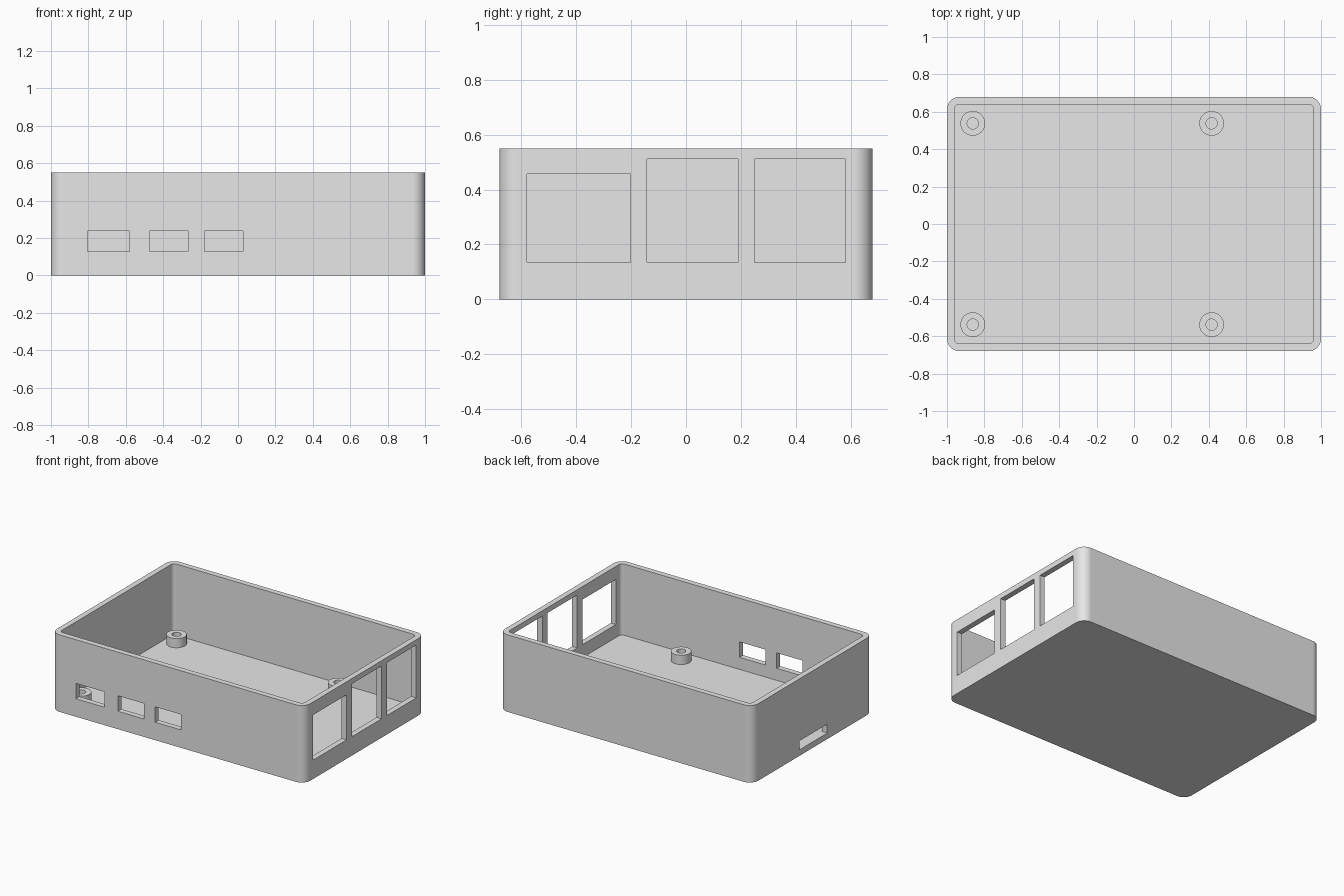
import bpy, bmesh
from math import cos, sin, pi, radians

cube = bpy.data.objects.get("Cube")
if cube:
    bpy.data.objects.remove(cube, do_unlink=True)

HALF_X, HALF_Y, HEIGHT = 1.0, 0.68, 0.55
WALL, FLOOR, POST_TOP = 0.04, 0.042, 0.108

grey = bpy.data.materials.new("light grey plastic")
grey.use_nodes = True
grey.diffuse_color = (0.8, 0.8, 0.8, 1)
grey.node_tree.nodes["Principled BSDF"].inputs["Base Color"].default_value = (0.8, 0.8, 0.8, 1)


def make_object(name, bm):
    bmesh.ops.recalc_face_normals(bm, faces=bm.faces)
    mesh = bpy.data.meshes.new(name)
    bm.to_mesh(mesh)
    bm.free()
    mesh.materials.append(grey)
    obj = bpy.data.objects.new(name, mesh)
    bpy.context.collection.objects.link(obj)
    return obj


def rounded_block(name, hx, hy, z0, z1, radius, steps=12):
    """Upright block with rounded vertical corners."""
    bm = bmesh.new()
    ring = []
    for quarter, (sx, sy) in enumerate([(1, 1), (-1, 1), (-1, -1), (1, -1)]):
        for i in range(steps + 1):
            a = (quarter + i / steps) * pi / 2
            ring.append(bm.verts.new((sx * (hx - radius) + radius * cos(a),
                                      sy * (hy - radius) + radius * sin(a), z0)))
    base = bm.faces.new(ring)
    top = bmesh.ops.extrude_face_region(bm, geom=[base], use_keep_orig=True)["geom"]
    bmesh.ops.translate(bm, vec=(0, 0, z1 - z0),
                        verts=[g for g in top if isinstance(g, bmesh.types.BMVert)])
    return make_object(name, bm)


def box(name, x, y, z):
    """Box from three (low, high) ranges."""
    bm = bmesh.new()
    bmesh.ops.create_cube(bm, size=1)
    for v in bm.verts:
        v.co = [r[0] if c < 0 else r[1] for c, r in zip(v.co, (x, y, z))]
    return make_object(name, bm)


def activate(obj):
    bpy.ops.object.select_all(action='DESELECT')
    obj.select_set(True)
    bpy.context.view_layer.objects.active = obj


def cut(target, cutter):
    activate(target)
    mod = target.modifiers.new("cut", 'BOOLEAN')
    mod.operation, mod.solver, mod.object = 'DIFFERENCE', 'EXACT', cutter
    bpy.ops.object.modifier_apply(modifier=mod.name)
    bpy.data.objects.remove(cutter, do_unlink=True)


def smooth(obj):
    activate(obj)
    bpy.ops.object.shade_smooth_by_angle(angle=radians(30))


# Open tray
case = rounded_block("case", HALF_X, HALF_Y, 0, HEIGHT, 0.067)
cut(case, rounded_block("cavity", HALF_X - WALL, HALF_Y - WALL, FLOOR, HEIGHT + 0.2, 0.027))

# Three small ports in the front wall
for x in [(-0.805, -0.58), (-0.473, -0.268), (-0.178, 0.026)]:
    cut(case, box("front_port", x, (-HALF_Y - 0.1, -HALF_Y + 0.1), (0.128, 0.238)))

# Three large openings in the +x end wall
for y, top in [((-0.58, -0.203), 0.457), ((-0.143, 0.19), 0.512), ((0.25, 0.582), 0.512)]:
    cut(case, box("end_port", (HALF_X - 0.1, HALF_X + 0.1), y, (0.135, top)))

# Card slot in the -x end wall, level with the floor
cut(case, box("card_slot", (-HALF_X - 0.1, -HALF_X + 0.1), (-0.165, 0.148), (FLOOR + 0.001, 0.106)))
smooth(case)
weighted = case.modifiers.new("even walls", 'WEIGHTED_NORMAL')
weighted.keep_sharp = True

# Hollow mounting posts
for x, end in [(-0.862, "right"), (0.415, "left")]:
    for y, side in [(-0.538, "front"), (0.538, "back")]:
        bm = bmesh.new()
        profile = [(0.03, FLOOR), (0.03, POST_TOP), (0.066, POST_TOP), (0.066, FLOOR)]
        verts = [bm.verts.new((r, 0, z)) for r, z in profile]
        edges = [bm.edges.new(pair) for pair in zip(verts, verts[1:] + verts[:1])]
        bmesh.ops.spin(bm, geom=verts + edges, cent=(0, 0, 0), axis=(0, 0, 1),
                       angle=2 * pi, steps=40, use_merge=True)
        bmesh.ops.remove_doubles(bm, verts=bm.verts, dist=0.0001)
        post = make_object(f"{side}_{end}_post", bm)
        post.location = (x, y, 0)
        smooth(post)
